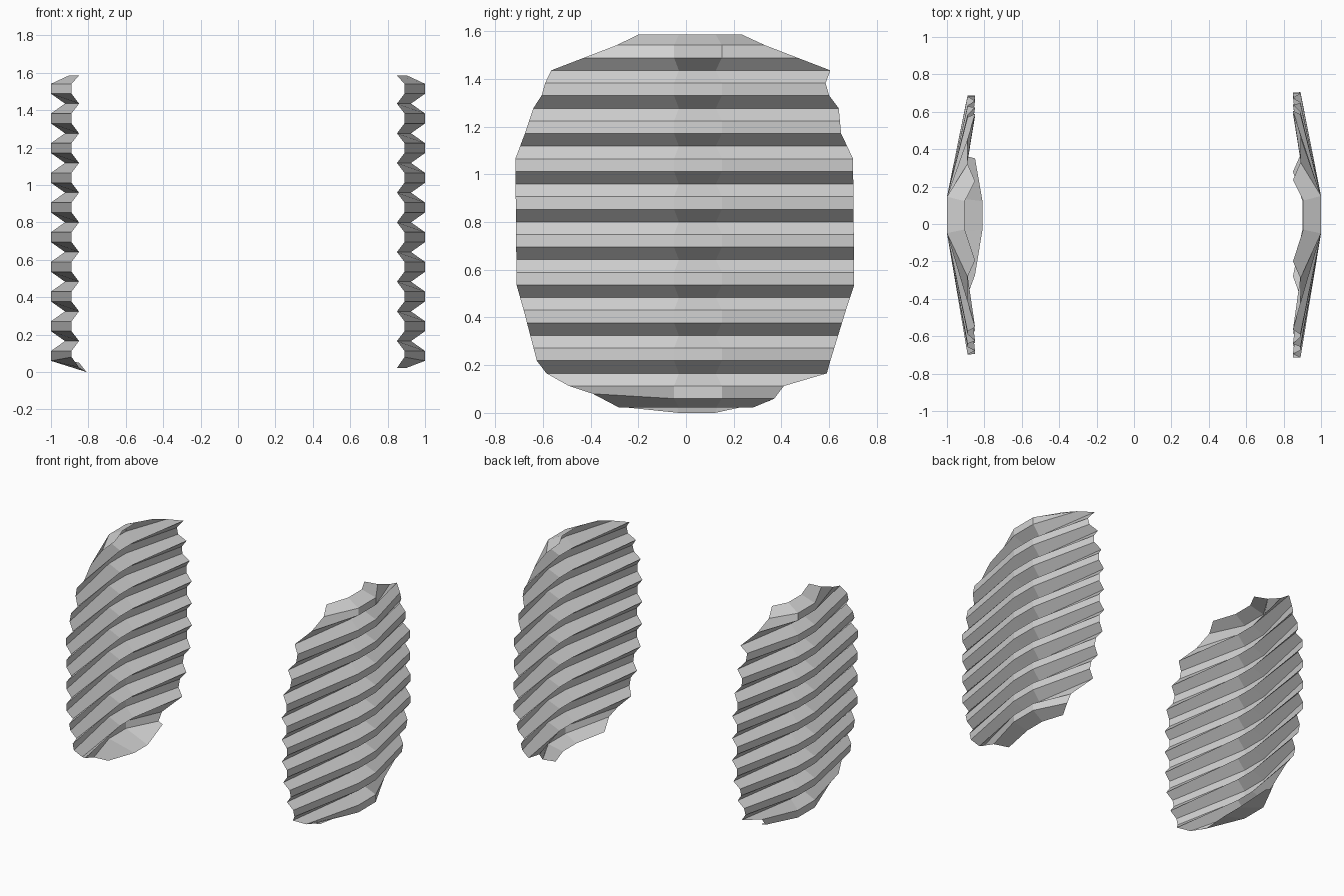
import bpy
import bmesh

if "Cube" in bpy.data.objects:
    bpy.data.objects.remove(bpy.data.objects["Cube"], do_unlink=True)

GREY = (0.65, 0.65, 0.65, 1.0)
grey = bpy.data.materials.new("plain grey")
grey.use_nodes = True
grey.diffuse_color = GREY
grey.node_tree.nodes["Principled BSDF"].inputs["Base Color"].default_value = GREY

# Rounded outline: pleat line number -> back and front reach along y
LAST_ROW = 30
OUTLINE = [(0, -0.2, 0.235), (1, -0.29, 0.33), (3, -0.565, 0.605),
           (4, -0.59, 0.585), (5, -0.605, 0.6), (6, -0.64, 0.64),
           (8, -0.675, 0.65), (10, -0.715, 0.7), (20, -0.71, 0.705),
           (22, -0.68, 0.67), (26, -0.625, 0.605), (27, -0.585, 0.59),
           (28, -0.49, 0.41), (29, -0.39, 0.37), (30, -0.28, 0.28)]


def reach(row):
    for (r0, a0, b0), (r1, a1, b1) in zip(OUTLINE, OUTLINE[1:]):
        if r0 <= row <= r1:
            t = (row - r0) / (r1 - r0)
            return a0 + (a1 - a0) * t, b0 + (b1 - b0) * t


def pleat_line(row):
    """Four points across the panel: end, centre, centre, end."""
    y0, y1 = reach(row)
    z = min(1.541 - 0.0529 * (row - 1), 1.585)
    if row % 3:  # outer ridge
        mid, end, c0, c1 = 1.0, 0.89, -0.05, 0.15
    else:        # inner valley
        mid, end, c0, c1 = 0.925, 0.85, -0.03, 0.125
    if row == 0:
        mid = 0.905
    return [[end, y0, z], [mid, c0, z], [mid, c1, z], [end, y1, z]]


def pleated_panel(name, side):
    lines = [pleat_line(r) for r in range(LAST_ROW + 1)]
    # Bottom lip: tucked inward on the right panel, short on the left
    lip = lines[-1]
    lines[-2][0][2] = 0.08
    if side < 0:
        lip[1][0] = lip[2][0] = 0.81
        lip[1][2] = lip[2][2] = 0.0
        lip[0][2], lip[3][2] = 0.025, 0.05
        lip[3][1] = 0.36
    else:
        lip[1][0] = lip[2][0] = 0.9
        for p in lip:
            p[2] = 0.022
    bm = bmesh.new()
    trim = 1.0 if side > 0 else 0.975
    grid = [[bm.verts.new((side * x, y * trim, z)) for x, y, z in line]
            for line in lines]
    for upper, lower in zip(grid, grid[1:]):
        for i in range(len(upper) - 1):
            quad = [upper[i], lower[i], lower[i + 1], upper[i + 1]]
            bm.faces.new(quad if side > 0 else quad[::-1])
    mesh = bpy.data.meshes.new(name)
    bm.to_mesh(mesh)
    bm.free()
    mesh.materials.append(grey)
    obj = bpy.data.objects.new(name, mesh)
    bpy.context.collection.objects.link(obj)


pleated_panel("left_pleated_panel", 1)
pleated_panel("right_pleated_panel", -1)
